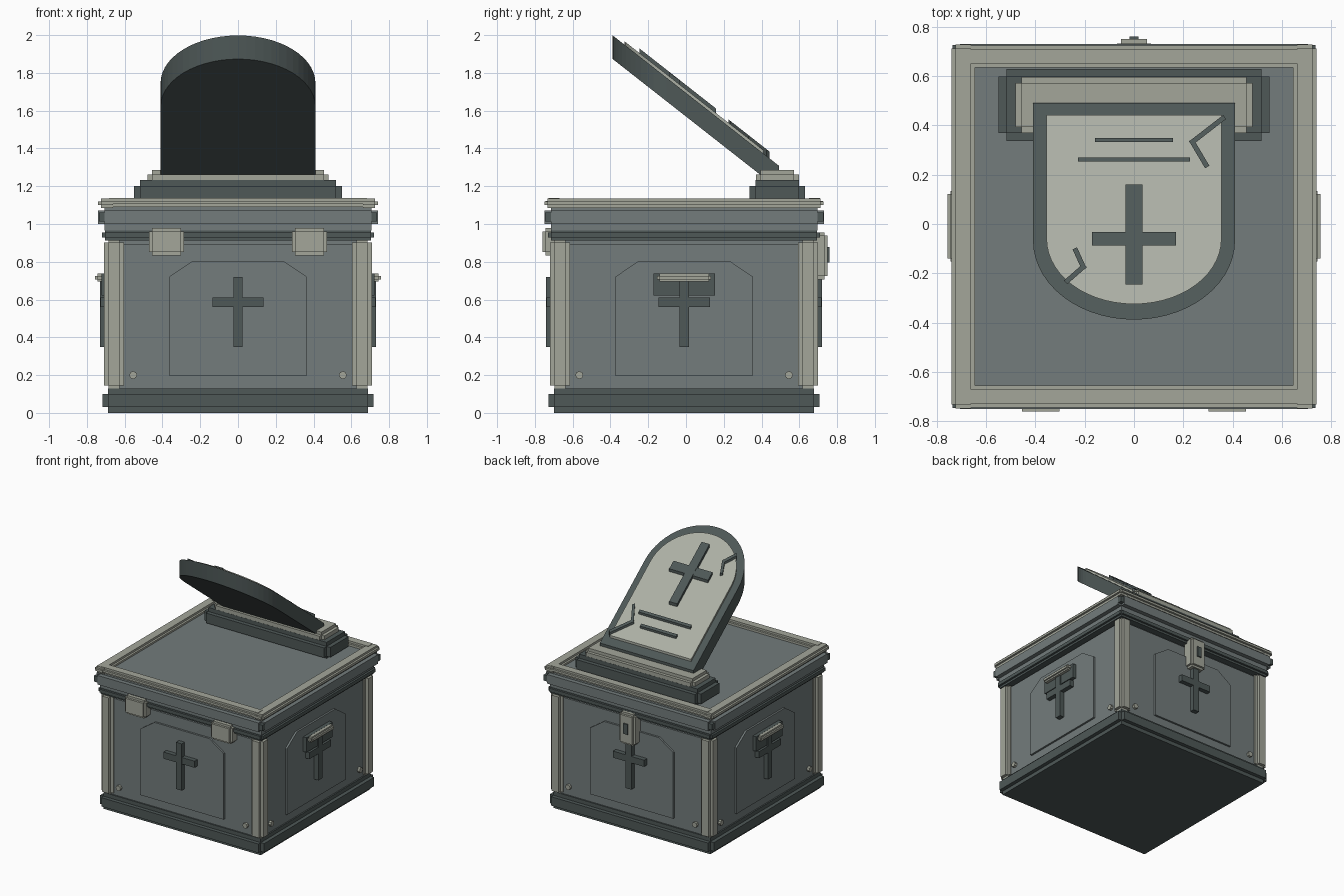
import bpy, bmesh, math
from mathutils import Matrix, Vector

if "Cube" in bpy.data.objects:
    bpy.data.objects.remove(bpy.data.objects["Cube"])

CY = -0.01  # centre of the chest in y


def material(name, rgb):
    m = bpy.data.materials.new(name)
    lin = [((c / 255 + 0.055) / 1.055) ** 2.4 for c in rgb]
    m.diffuse_color = (*lin, 1)
    m.use_nodes = True
    m.node_tree.nodes["Principled BSDF"].inputs["Base Color"].default_value = m.diffuse_color
    return m


DARK = material("dark stone", (78, 88, 87))
GREY = material("grey stone", (115, 124, 124))
PALE = material("pale stone", (163, 166, 154))
FACE = material("pale slab face", (172, 176, 165))


def finish(name, bm, mat, matrix=None):
    bmesh.ops.recalc_face_normals(bm, faces=bm.faces)
    mesh = bpy.data.meshes.new(name)
    bm.to_mesh(mesh)
    bm.free()
    mesh.materials.append(mat)
    ob = bpy.data.objects.new(name, mesh)
    if matrix:
        ob.matrix_world = matrix
    bpy.context.collection.objects.link(ob)
    return ob


def add_box(bm, lo, hi):
    lo, hi = Vector(lo), Vector(hi)
    m = Matrix.Translation((lo + hi) / 2) @ Matrix.Diagonal((*(hi - lo), 1))
    bmesh.ops.create_cube(bm, size=1, matrix=m)


def box(name, lo, hi, mat, matrix=None):
    bm = bmesh.new()
    add_box(bm, lo, hi)
    return finish(name, bm, mat, matrix)


def stepped_box(name, lo, hi, step, mat, matrix=None):
    """Block with notched edges: three crossing boxes, each full length on one axis."""
    bm = bmesh.new()
    for axis in range(3):
        a = [v + (0 if i == axis else step) for i, v in enumerate(lo)]
        b = [v - (0 if i == axis else step) for i, v in enumerate(hi)]
        add_box(bm, a, b)
    return finish(name, bm, mat, matrix)


def prism(name, outlines, bottom, top, mat, matrix=None):
    """Extrude outlines between two functions that map (a, b) to points."""
    bm = bmesh.new()
    for pts in outlines:
        lo = [bm.verts.new(bottom(*p)) for p in pts]
        hi = [bm.verts.new(top(*p)) for p in pts]
        bm.faces.new(lo)
        bm.faces.new(hi)
        for i in range(len(pts)):
            j = (i + 1) % len(pts)
            bm.faces.new((lo[i], lo[j], hi[j], hi[i]))
    return finish(name, bm, mat, matrix)


def square(name, half, z0, z1, step, mat):
    return stepped_box(name, (-half, CY - half, z0), (half, CY + half, z1), step, mat)


# Chest body, plinth, rim and lid
square("base", 0.718, 0, 0.13, 0.03, DARK)
square("body", 0.677, 0.10, 0.917, 0.025, GREY)
square("rim", 0.72, 0.913, 0.972, 0.016, DARK)
square("lid", 0.74, 0.965, 1.105, 0.034, GREY)
box("lid_core", (-0.737, CY - 0.737, 1.013), (0.737, CY + 0.737, 1.06), DARK)

# Details repeated on the four sides, built on the front and turned
SIDES = ("front", "right", "back", "left")
for k, side in enumerate(SIDES):
    turn = Matrix.Translation((0, CY, 0)) @ Matrix.Rotation(k * math.pi / 2, 4, 'Z')
    # corner post
    stepped_box(side + "_corner_post", (-0.71, -0.71, 0.12), (-0.604, -0.604, 0.925), 0.024, PALE, turn)
    # raised panel with clipped top corners
    outline = [(-0.365, 0.197), (0.365, 0.197), (0.365, 0.72),
               (0.24, 0.805), (-0.24, 0.805), (-0.365, 0.72)]
    prism(side + "_panel", [outline], lambda x, z: (x, -0.66, z),
          lambda x, z: (x, -0.692, z), GREY, turn)
    # cross
    box(side + "_cross_upright", (-0.025, -0.73, 0.35), (0.025, -0.68, 0.72), DARK, turn)
    box(side + "_cross_arm", (-0.136, -0.728, 0.56), (0.136, -0.68, 0.612), DARK, turn)
    # rivets
    for x in (-0.555, 0.555):
        bm = bmesh.new()
        m = Matrix.Translation((x, -0.68, 0.2)) @ Matrix.Rotation(math.pi / 2, 4, 'X')
        bmesh.ops.create_cone(bm, cap_ends=True, segments=8, radius1=0.021,
                              radius2=0.021, depth=0.035, matrix=m)
        finish(side + "_rivet", bm, PALE, turn)
    # handles on the left and right
    if side in ("left", "right"):
        box(side + "_handle_plate", (-0.163, -0.722, 0.622), (0.163, -0.68, 0.738), DARK, turn)
        stepped_box(side + "_handle", (-0.143, -0.757, 0.695), (0.143, -0.69, 0.737), 0.012, PALE, turn)

# Pale trim around the top of the lid
for s in (-1, 1):
    x0, x1 = sorted((s * 0.645, s * 0.74))
    stepped_box("lid_side_trim", (x0, CY - 0.738, 1.085), (x1, CY + 0.738, 1.135), 0.016, PALE)
    y0, y1 = sorted((s * 0.645, s * 0.735))
    stepped_box("lid_end_trim", (-0.70, CY + y0, 1.089), (0.70, CY + y1, 1.138), 0.016, PALE)

# Hinges and latch
for s in (-1, 1):
    stepped_box("hinge", (s * 0.378 - 0.093, -0.76, 0.834), (s * 0.378 + 0.093, -0.66, 0.978), 0.017, PALE)
stepped_box("latch", (-0.069, 0.65, 0.707), (0.069, 0.75, 0.955), 0.017, PALE)
box("keyhole", (-0.019, 0.74, 0.797), (0.019, 0.76, 0.878), DARK)

# Headstone plinth
stepped_box("headstone_plinth", (-0.55, 0.337, 1.09), (0.55, 0.63, 1.232), 0.032, DARK)
stepped_box("headstone_step", (-0.48, 0.37, 1.20), (0.48, 0.597, 1.287), 0.024, PALE)

# Leaning headstone: plan outlines lifted onto a sloping plane
SLOPE = 0.784


def lift(h):
    return lambda x, y: (x, y, 1.694 + h - SLOPE * y)


def arch(r, y_foot, y_mid, depth, n=28):
    pts = [(r, y_foot), (-r, y_foot)]
    for i in range(n + 1):
        a = math.pi * (1 + i / n)
        pts.append((r * math.cos(a), y_mid + depth * math.sin(a)))
    return pts


def rect(x0, x1, y0, y1):
    return [(x0, y0), (x1, y0), (x1, y1), (x0, y1)]


def stroke(a, b, w=0.02):
    d = (Vector(b) - Vector(a)).normalized() * (w / 2)
    n = Vector((-d.y, d.x))
    a, b = Vector(a) - d, Vector(b) + d
    return [tuple(p) for p in (a + n, a - n, b - n, b + n)]


prism("headstone", [arch(0.41, 0.492, -0.066, 0.322)], lift(-0.125), lift(0), DARK)
prism("headstone_face", [arch(0.355, 0.443, -0.06, 0.265)], lift(-0.02), lift(0.018), FACE)
prism("headstone_cross_upright", [rect(-0.035, 0.035, -0.245, 0.16)], lift(0), lift(0.042), DARK)
prism("headstone_cross_arm", [rect(-0.17, 0.17, -0.087, -0.033)], lift(0), lift(0.04), DARK)
prism("headstone_lines", [rect(-0.158, 0.158, 0.333, 0.349),
                          rect(-0.227, 0.227, 0.253, 0.269)], lift(0), lift(0.035), DARK)
cracks = [[(0.36, 0.428), (0.237, 0.333), (0.292, 0.24)],
          [(-0.236, -0.108), (-0.206, -0.174), (-0.27, -0.23)]]
prism("headstone_cracks", [stroke(c[i], c[i + 1]) for c in cracks for i in (0, 1)],
      lift(0), lift(0.036), DARK)
